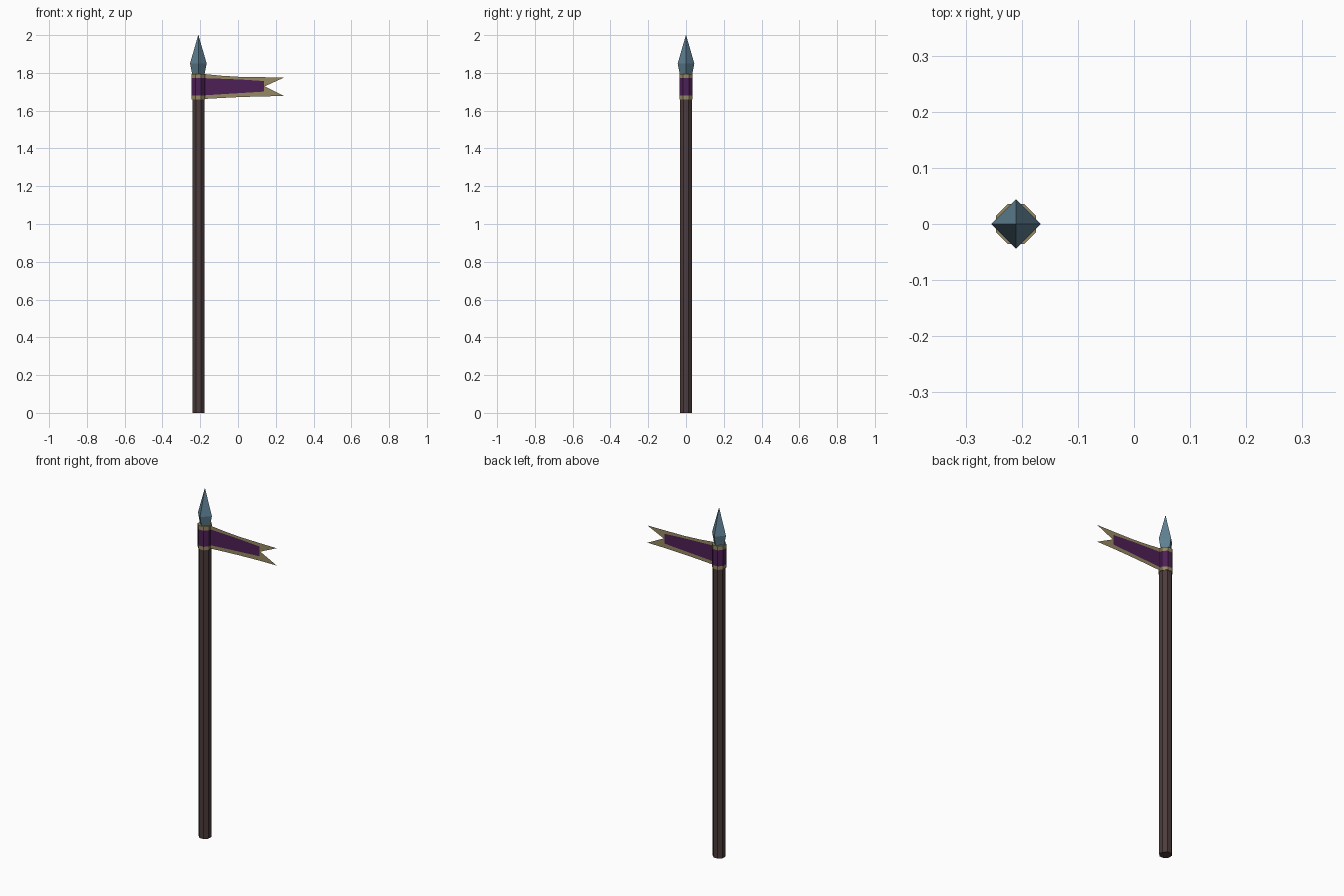
import bpy, math

if "Cube" in bpy.data.objects:
    bpy.data.objects.remove(bpy.data.objects["Cube"])

PX = -0.21  # pole axis position


def material(name, rgb):
    m = bpy.data.materials.new(name)
    m.diffuse_color = (*rgb, 1)
    m.use_nodes = True
    m.node_tree.nodes["Principled BSDF"].inputs["Base Color"].default_value = m.diffuse_color
    return m


WOOD = material("dark wood", (0.075, 0.045, 0.045))
STEEL = material("blue steel", (0.114, 0.215, 0.29))
PURPLE = material("purple cloth", (0.075, 0.014, 0.092))
GOLD = material("gold trim", (0.31, 0.25, 0.125))


def make(name, verts, faces, mats, ids=None):
    me = bpy.data.meshes.new(name)
    me.from_pydata(verts, [], faces)
    for m in mats:
        me.materials.append(m)
    for p in me.polygons:
        p.material_index = ids[p.index] if ids else 0
    ob = bpy.data.objects.new(name, me)
    bpy.context.collection.objects.link(ob)
    return ob


def lathe(name, profile, sides, turn, mats, ids=None, caps=True):
    """Rings of (radius, z) joined from bottom to top; ids give a colour per band."""
    verts, faces, fid = [], [], []
    for r, z in profile:
        for i in range(sides):
            a = 2 * math.pi * (i + turn) / sides
            verts.append((PX + r * math.cos(a), r * math.sin(a), z))
    for k in range(len(profile) - 1):
        for i in range(sides):
            j = (i + 1) % sides
            b = k * sides
            faces.append((b + i, b + j, b + sides + j, b + sides + i))
            fid.append(ids[k] if ids else 0)
    if caps:
        top = (len(profile) - 1) * sides
        faces += [tuple(reversed(range(sides))), tuple(range(top, top + sides))]
        fid += [fid[0], fid[-1]]
    return make(name, verts, faces, mats, fid)


# Pole
lathe("pole", [(0.034, 0), (0.034, 1.785)], 8, 0.5, [WOOD])

# Four-sided spear head
lathe("spear_head", [(0.028, 1.77), (0.044, 1.85), (0.0006, 2.0)], 4, 0, [STEEL])

# Cloth sleeve around the pole with trim bands
lathe("pennant_sleeve", [(0.0385, 1.66), (0.0385, 1.68), (0.0385, 1.772), (0.0385, 1.795)],
      8, 0.5, [PURPLE, GOLD], [1, 0, 1])

# Pennant: columns of (x, bottom, purple bottom, purple top, top)
cols = [(-0.178, 1.662, 1.681, 1.772, 1.794),
        (-0.09, 1.667, 1.687, 1.769, 1.785),
        (0.01, 1.672, 1.693, 1.765, 1.779),
        (0.137, 1.676, 1.701, 1.757, 1.777)]
verts = [(c[0], 0, z) for c in cols for z in c[1:]]
faces, ids = [], []
for k in range(len(cols) - 1):
    for i in range(3):
        a = k * 4 + i
        faces.append((a, a + 4, a + 5, a + 1))
        ids.append(0 if i == 1 else 1)
# Swallow tail
n = len(verts)
verts += [(0.245, 0, 1.677), (0.142, 0, 1.729), (0.245, 0, 1.776)]
e = n - 4
faces += [(e, n, n + 1, e + 1), (e + 1, n + 1, e + 2), (e + 2, n + 1, n + 2, e + 3)]
ids += [1, 1, 1]
make("pennant", verts, faces, [PURPLE, GOLD], ids)
